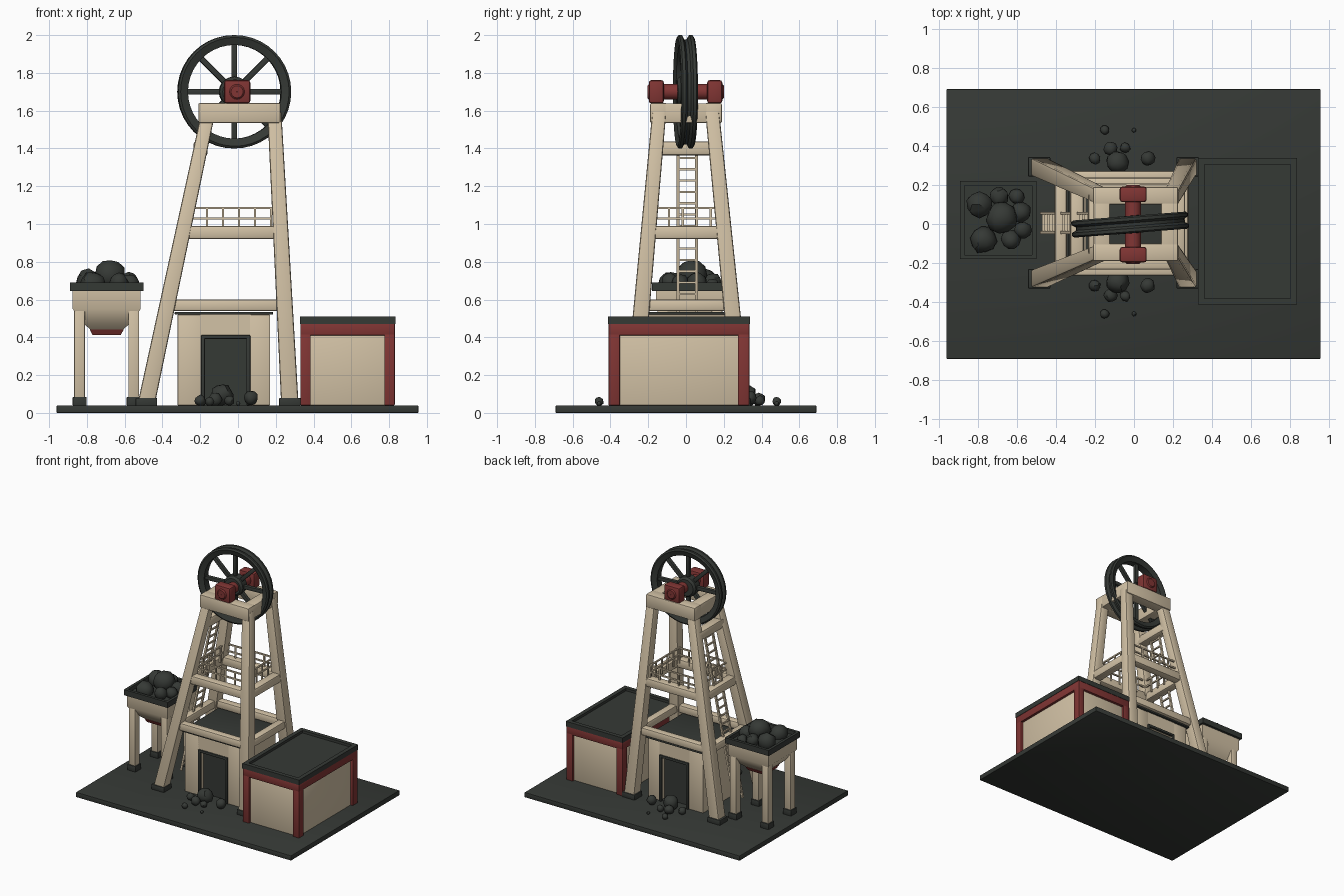
import bpy, bmesh, math, random
from mathutils import Vector, Matrix

if "Cube" in bpy.data.objects:
    bpy.data.objects.remove(bpy.data.objects["Cube"])

random.seed(4)


def material(name, rgb):
    m = bpy.data.materials.new(name)
    m.diffuse_color = (*rgb, 1)
    m.use_nodes = True
    m.node_tree.nodes["Principled BSDF"].inputs["Base Color"].default_value = m.diffuse_color
    return m


DARK = material("charcoal", (0.036, 0.041, 0.036))
CREAM = material("cream", (0.65, 0.54, 0.38))
RED = material("dull_red", (0.22, 0.036, 0.034))


def finish(name, bm, mat, bevel=0.0):
    if bevel:
        bmesh.ops.bevel(bm, geom=bm.edges[:], offset=bevel, segments=2,
                        profile=0.5, affect='EDGES', clamp_overlap=True)
    bmesh.ops.recalc_face_normals(bm, faces=bm.faces[:])
    me = bpy.data.meshes.new(name)
    bm.to_mesh(me)
    bm.free()
    me.materials.append(mat)
    ob = bpy.data.objects.new(name, me)
    bpy.context.collection.objects.link(ob)
    return ob


def loft(bm, rings, loop=False):
    """Skin matching rings of points, capped at the ends unless looped."""
    vs = [[bm.verts.new(p) for p in r] for r in rings]
    n = len(vs[0])
    for a, b in zip(vs, vs[1:] + ([vs[0]] if loop else [])):
        for i in range(n):
            bm.faces.new((a[i], a[(i + 1) % n], b[(i + 1) % n], b[i]))
    if not loop:
        bm.faces.new(vs[0])
        bm.faces.new(vs[-1])


def rect(x0, x1, y0, y1, z):
    return [(x0, y0, z), (x1, y0, z), (x1, y1, z), (x0, y1, z)]


def box(name, x0, x1, y0, y1, z0, z1, mat, bevel=0.004):
    bm = bmesh.new()
    loft(bm, [rect(x0, x1, y0, y1, z0), rect(x0, x1, y0, y1, z1)])
    return finish(name, bm, mat, bevel)


def tray(name, x0, x1, y0, y1, z0, z1, mat, rim, depth):
    """Slab with a raised rim round its top."""
    bm = bmesh.new()
    a, b, c, d = x0 + rim, x1 - rim, y0 + rim, y1 - rim
    loft(bm, [rect(x0, x1, y0, y1, z0), rect(x0, x1, y0, y1, z1),
              rect(a, b, c, d, z1), rect(a, b, c, d, z1 - depth)])
    return finish(name, bm, mat)


def beam(name, p, q, w, mat=CREAM, bevel=None, h=None):
    """Square bar between two points."""
    p, q, h = Vector(p), Vector(q), h or w
    d = (q - p).normalized()
    side = d.cross(Vector((0, 0, 1)))
    side = side.normalized() if side.length > 0.01 else Vector((1, 0, 0))
    up = side.cross(d)
    bm = bmesh.new()
    loft(bm, [[c + side * sx * w / 2 + up * sy * h / 2
               for sx, sy in ((-1, -1), (1, -1), (1, 1), (-1, 1))] for c in (p, q)])
    return finish(name, bm, mat, w * 0.2 if bevel is None else bevel)


def lathe(name, prof, centre, mat, seg=32, turn=0.0):
    """Revolve a closed (radius, y) profile round the y axis."""
    bm = bmesh.new()
    loft(bm, [[(r * math.cos(t), y, r * math.sin(t)) for r, y in prof]
              for t in (2 * math.pi * i / seg for i in range(seg))], loop=True)
    bm.transform(Matrix.Translation(centre) @ Matrix.Rotation(turn, 4, 'Z'))
    return finish(name, bm, mat)


def lump(name, x, y, z, r):
    bm = bmesh.new()
    bmesh.ops.create_icosphere(bm, subdivisions=2, radius=r)
    for v in bm.verts:
        v.co *= random.uniform(0.9, 1.07)
    bm.transform(Matrix.Translation((x, y, z)) @ Matrix.Rotation(random.random() * 6, 4, 'Z'))
    return finish(name, bm, DARK)


# Ground slab
box("base_slab", -0.96, 0.955, -0.69, 0.69, 0, 0.04, DARK)

# Engine house
X0, X1, Y0, Y1 = 0.33, 0.83, -0.41, 0.335
box("house_walls", X0 + 0.02, X1 - 0.02, Y0 + 0.02, Y1 - 0.02, 0.04, 0.45, CREAM)
for xa in (X0, X1 - 0.055):
    for ya in (Y0, Y1 - 0.06):
        box("house_corner_post", xa, xa + 0.055, ya, ya + 0.06, 0.04, 0.42, RED)
box("house_top_band", X0, X1, Y0, Y1, 0.41, 0.475, RED)
tray("house_roof", X0 - 0.003, X1 + 0.003, Y0 - 0.003, Y1 + 0.003, 0.47, 0.51, DARK, 0.033, 0.02)

# Shaft house with a doorway front and back
box("shaft_wall_left", -0.32, -0.19, -0.22, 0.24, 0.04, 0.52, CREAM)
box("shaft_wall_right", 0.06, 0.17, -0.22, 0.24, 0.04, 0.52, CREAM)
box("shaft_lintel", -0.2, 0.07, -0.22, 0.24, 0.41, 0.52, CREAM, 0)
box("shaft_interior", -0.2, 0.07, -0.17, 0.19, 0.04, 0.42, DARK, 0)
box("shaft_roof", -0.335, 0.185, -0.235, 0.255, 0.52, 0.535, DARK)
for y in (-0.222, 0.242):
    for xa in (-0.195, 0.045):
        box("door_jamb", xa, xa + 0.02, y - 0.01, y + 0.01, 0.04, 0.41, DARK)
    box("door_head", -0.195, 0.065, y - 0.01, y + 0.01, 0.392, 0.412, DARK)


# Tower leg centre line at any height
def leg(sx, sy, z):
    x = -0.496 + 0.213 * z if sx < 0 else 0.277 - 0.053 * z
    y = 0.298 - 0.1 * z if sy > 0 else -0.285 + 0.09 * z
    return Vector((x, y, z))


SIDES = [(-1, -1), (1, -1), (1, 1), (-1, 1)]
for sx, sy in SIDES:
    rings = []
    for z, h in ((0.05, 0.046), (1.6, 0.037)):
        c = leg(sx, sy, z)
        rings.append(rect(c.x - h, c.x + h, c.y - h, c.y + h, z))
    bm = bmesh.new()
    loft(bm, rings)
    finish("tower_leg", bm, CREAM, 0.012)
    c = leg(sx, sy, 0.05)
    beam("tower_foot", (c.x - 0.057, c.y, 0.058), (c.x + 0.057, c.y, 0.058), 0.1, DARK, 0.006, 0.044)

# Horizontal beam rings
for z, w in ((0.57, 0.062), (0.955, 0.07)):
    for i in range(4):
        beam("tower_ring_beam", leg(*SIDES[i], z), leg(*SIDES[(i + 1) % 4], z), w)
beam("ladder_top_beam", leg(-1, -1, 1.4), leg(-1, 1, 1.4), 0.075)

# Head frame at the top
for y in (-0.145, 0.145):
    box("head_beam_long", -0.21, 0.225, y - 0.045, y + 0.045, 1.535, 1.64, CREAM, 0.008)
for x in (-0.165, 0.182):
    box("head_beam_cross", x - 0.043, x + 0.043, -0.188, 0.188, 1.536, 1.639, CREAM, 0.008)

# Railing on the middle ring
corners = [Vector((x, y, 0)) for x, y in ((-0.25, -0.165), (0.175, -0.165), (0.175, 0.205), (-0.25, 0.205))]
for i in range(4):
    a, b = corners[i], corners[(i + 1) % 4]
    for z in (1.03, 1.085):
        up = Vector((0, 0, z))
        beam("rail", a + up, b + up, 0.011, bevel=0)
    for k in range(5):
        p = a.lerp(b, k / 5)
        beam("rail_post", p + Vector((0, 0, 0.96)), p + Vector((0, 0, 1.088)), 0.011, bevel=0)

# Ladder up the left side
for y in (-0.043, 0.055):
    beam("ladder_rail", (leg(-1, 1, 0.1).x, y, 0.1), (leg(-1, 1, 1.38).x, y, 1.38), 0.015, bevel=0)
for k in range(21):
    z = 0.15 + k * 0.06
    x = leg(-1, 1, z).x
    beam("ladder_rung", (x, -0.043, z), (x, 0.055, z), 0.011, bevel=0)

# Winding wheel, slightly turned
C, TURN = Vector((-0.02, -0.003, 1.7)), math.radians(4.5)
lathe("wheel_rim", [(0.248, -0.03), (0.288, -0.044), (0.3, -0.036), (0.3, -0.02), (0.278, -0.008),
                    (0.278, 0.008), (0.3, 0.02), (0.3, 0.036), (0.288, 0.044), (0.248, 0.03)],
      C, DARK, 40, TURN)
lathe("wheel_hub", [(0.01, -0.045), (0.065, -0.045), (0.08, -0.03), (0.08, 0.03), (0.065, 0.045), (0.01, 0.045)],
      C, DARK, 20, TURN)
for k in range(8):
    t = k * math.pi / 4
    d = Matrix.Rotation(TURN, 3, 'Z') @ Vector((math.cos(t), 0, math.sin(t)))
    beam("wheel_spoke", C + d * 0.05, C + d * 0.26, 0.03, DARK, 0.005)

# Axle and bearing blocks
A = Vector((-0.005, 0, 1.7))
lathe("axle", [(0.002, -0.205), (0.032, -0.205), (0.042, -0.195), (0.042, 0.19), (0.032, 0.2), (0.002, 0.2)],
      A, RED, 16)
for y in (-0.157, 0.152):
    box("bearing_block", -0.073, 0.065, y - 0.04, y + 0.04, 1.638, 1.762, RED, 0.014)

# Coal bunker
BX, BY = -0.695, 0.02


def square(h, z):
    return rect(BX - h, BX + h, BY - h, BY + h, z)


bm = bmesh.new()
loft(bm, [square(0.085, 0.44), square(0.125, 0.475), square(0.18, 0.55), square(0.18, 0.65)])
finish("bunker_body", bm, CREAM)
bm = bmesh.new()
loft(bm, [square(0.075, 0.413), square(0.09, 0.442)])
finish("bunker_chute", bm, RED)
tray("bunker_rim", BX - 0.195, BX + 0.195, BY - 0.2, BY + 0.2, 0.645, 0.69, DARK, 0.022, 0.03)
for sx in (-1, 1):
    for sy in (-1, 1):
        x, y = BX + sx * 0.143, BY + sy * 0.143
        box("bunker_leg", x - 0.029, x + 0.029, y - 0.029, y + 0.029, 0.06, 0.57, CREAM, 0.008)
        box("bunker_foot", x - 0.037, x + 0.037, y - 0.037, y + 0.037, 0.038, 0.085, DARK)

# Coal heaped in the bunker
for x, y, z, r in ((-0.675, 0.03, 0.73, 0.082), (-0.79, 0.1, 0.69, 0.07), (-0.77, -0.08, 0.68, 0.07),
                   (-0.63, -0.08, 0.69, 0.05), (-0.58, 0.06, 0.69, 0.055), (-0.69, 0.14, 0.69, 0.05),
                   (-0.57, -0.03, 0.69, 0.045), (-0.6, 0.14, 0.67, 0.04)):
    lump("bunker_coal", x, y, z, r)

# Coal spilled at both doorways
for s, off in ((-1, 0), (1, 0.02)):
    for x, y, z, r in ((-0.085, 0.295, 0.095, 0.06), (0.07, 0.315, 0.08, 0.038), (-0.12, 0.365, 0.072, 0.036),
                       (-0.045, 0.37, 0.065, 0.027), (-0.2, 0.315, 0.065, 0.03),
                       (-0.15, 0.46, 0.06, 0.024), (0.0, 0.46, 0.05, 0.012)):
        lump("spilled_coal", x, s * y + off, z, r)

# Smooth shading with sharp edges kept
for ob in bpy.context.scene.objects:
    ob.select_set(True)
    bpy.context.view_layer.objects.active = ob
bpy.ops.object.shade_smooth_by_angle(angle=math.radians(40))
